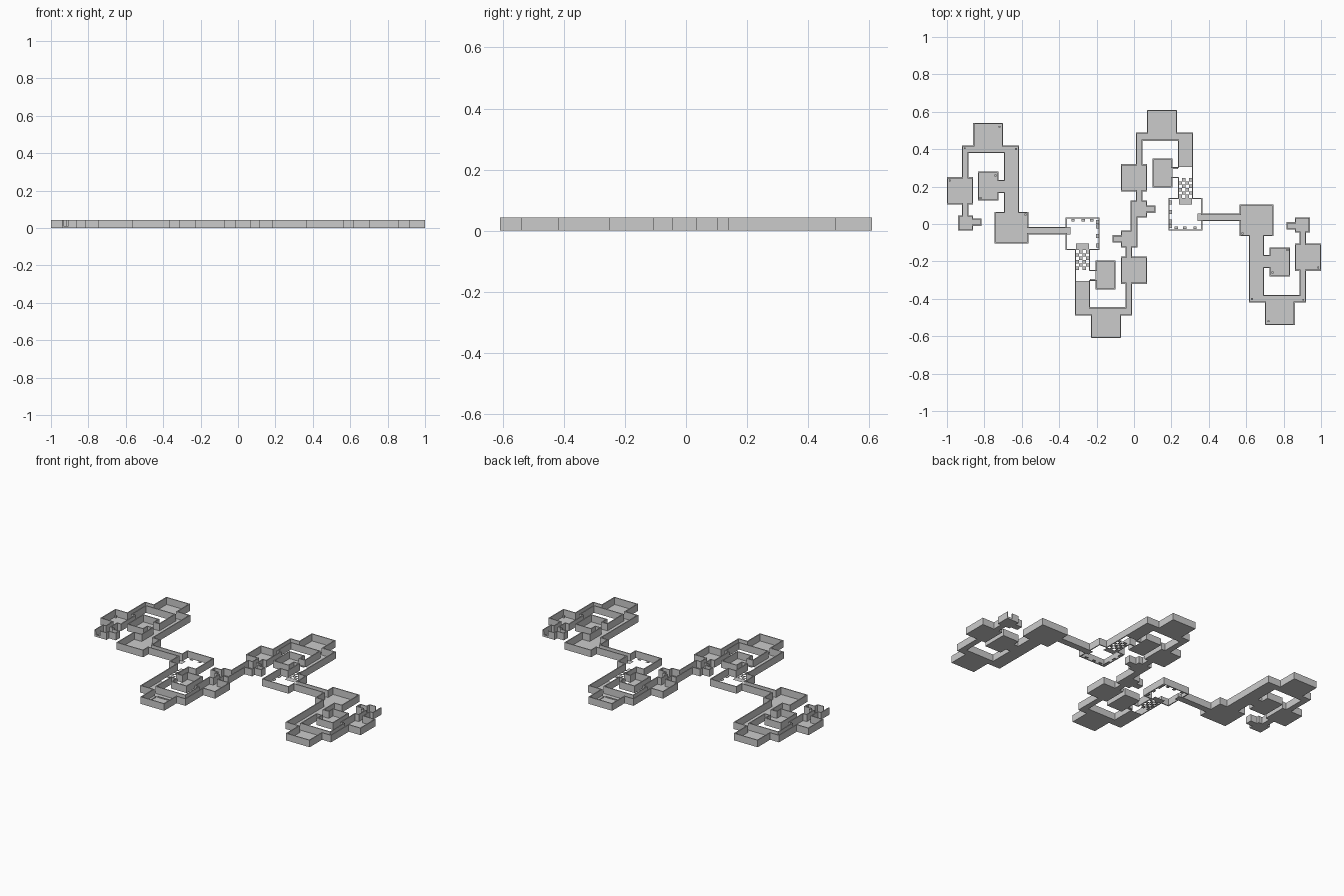
import bpy, bmesh

if "Cube" in bpy.data.objects:
    bpy.data.objects.remove(bpy.data.objects["Cube"])

H = 0.0425      # wall height
T = 0.006       # wall thickness

# Half of the map as (x0, x1, y0, y1); the other half is a 180 degree turn
ROOMS = [
    # outer wing
    (-0.86, -0.70, 0.42, 0.54), (-0.92, -0.615, 0.38, 0.42),
    (-0.92, -0.885, 0.25, 0.38), (-1.0, -0.86, 0.105, 0.25),
    (-0.92, -0.885, 0.045, 0.105), (-0.94, -0.905, -0.035, 0.045),
    (-0.905, -0.86, -0.035, 0.045), (-0.86, -0.815, -0.01, 0.03),
    (-0.695, -0.615, 0.065, 0.38), (-0.745, -0.565, -0.105, 0.065),
    (-0.835, -0.725, 0.125, 0.28), (-0.725, -0.695, 0.165, 0.235),
    # link into the open hall
    (-0.565, -0.34, -0.055, -0.015), (-0.31, -0.24, -0.14, -0.105),
    # inner wing
    (-0.315, -0.235, -0.445, -0.305), (-0.315, -0.01, -0.49, -0.445),
    (-0.23, -0.07, -0.61, -0.49), (-0.045, -0.01, -0.445, -0.125),
    (-0.07, 0.07, -0.32, -0.175), (-0.205, -0.10, -0.35, -0.195),
    (-0.07, 0.02, -0.125, -0.035), (-0.115, -0.07, -0.10, -0.06),
    (-0.02, 0.02, -0.035, 0.035),
]
# Walled areas without floor
PITS = [
    (-0.365, -0.185, -0.14, 0.035), (-0.315, -0.235, -0.305, -0.14),
    (-0.235, -0.205, -0.305, -0.245),
]
# Wall parts lowered to a sill
SILLS = [(-0.94, -0.905, -0.036, -0.034)]


def turned(rects):
    return rects + [(-b, -a, -d, -c) for a, b, c, d in rects]


def hit(rects, x, y):
    return any(a <= x <= b and c <= y <= d for a, b, c, d in rects)


def finish(bm, name, dissolve=True):
    bmesh.ops.remove_doubles(bm, verts=bm.verts, dist=1e-5)
    if dissolve:
        bmesh.ops.dissolve_limit(bm, angle_limit=0.01, verts=bm.verts, edges=bm.edges)
    me = bpy.data.meshes.new(name)
    bm.to_mesh(me)
    bm.free()
    ob = bpy.data.objects.new(name, me)
    bpy.context.collection.objects.link(ob)
    return ob


def boxes(name, rects, h):
    bm = bmesh.new()
    for a, b, c, d in turned(rects):
        r = bmesh.ops.create_cube(bm, size=1)
        for v in r["verts"]:
            v.co = ((a + b) / 2 + v.co.x * (b - a), (c + d) / 2 + v.co.y * (d - c),
                    (v.co.z + 0.5) * h)
    me = bpy.data.meshes.new(name)
    bm.to_mesh(me)
    bm.free()
    bpy.context.collection.objects.link(bpy.data.objects.new(name, me))


rooms, pits, sills = turned(ROOMS), turned(PITS), turned(SILLS)
xs = sorted({round(v, 4) for r in rooms + pits for v in r[:2]})
ys = sorted({round(v, 4) for r in rooms + pits for v in r[2:]})
inside, floored = set(), set()
for i in range(len(xs) - 1):
    for j in range(len(ys) - 1):
        cx, cy = (xs[i] + xs[i + 1]) / 2, (ys[j] + ys[j + 1]) / 2
        if hit(rooms, cx, cy):
            floored.add((i, j))
        if (i, j) in floored or hit(pits, cx, cy):
            inside.add((i, j))

# Floor and the walls along the outline of the plan
floor, wall = bmesh.new(), bmesh.new()
for i, j in sorted(inside):
    p = [(xs[i], ys[j]), (xs[i + 1], ys[j]), (xs[i + 1], ys[j + 1]), (xs[i], ys[j + 1])]
    if (i, j) in floored:
        floor.faces.new([floor.verts.new((x, y, 0)) for x, y in p])
    for k, (di, dj) in enumerate([(0, -1), (1, 0), (0, 1), (-1, 0)]):
        if (i + di, j + dj) in inside:
            continue
        a, b = p[k], p[(k + 1) % 4]
        h = 0.012 if hit(sills, (a[0] + b[0]) / 2, (a[1] + b[1]) / 2) else H
        wall.faces.new([wall.verts.new(v) for v in
                        [(*a, 0), (*b, 0), (*b, h), (*a, h)]])
finish(floor, "floor")
walls = finish(wall, "walls")
mod = walls.modifiers.new("thickness", "SOLIDIFY")
mod.thickness, mod.offset, mod.use_even_offset = T, -1, True

# Chequered crossing over the pit
tiles = []
s, t = 0.0185, 0.0175
for i in range(4):
    for j in range(6):
        if (i + j) % 2 == 0:
            x, y = -0.312 + i * s, -0.245 + j * t
            tiles.append((x, x + s, y, y + t))
boxes("crossing_tiles", tiles, 0.002)

# Small footholds along two walls of the open hall
steps = [(x, x + 0.018, 0.013, 0.026) for x in (-0.335, -0.28, -0.235)]
steps += [(-0.204, -0.191, y, y + 0.022) for y in (-0.125, -0.075, -0.025, 0.0)]
boxes("hall_footholds", steps, 0.003)

# Low ledges and corner posts
boxes("low_ledges", [(-0.222, -0.207, -0.60, -0.49), (-0.20, -0.10, -0.487, -0.48),
                     (-0.235, -0.205, -0.305, -0.293)], 0.005)
posts = [(-0.905, 0.405), (-0.72, 0.52), (-0.63, 0.40), (-0.985, 0.233), (-0.74, 0.26),
         (-0.82, 0.14), (-0.58, 0.05)]
boxes("corner_posts", [(x - 0.005, x + 0.005, y - 0.005, y + 0.005) for x, y in posts], 0.012)
